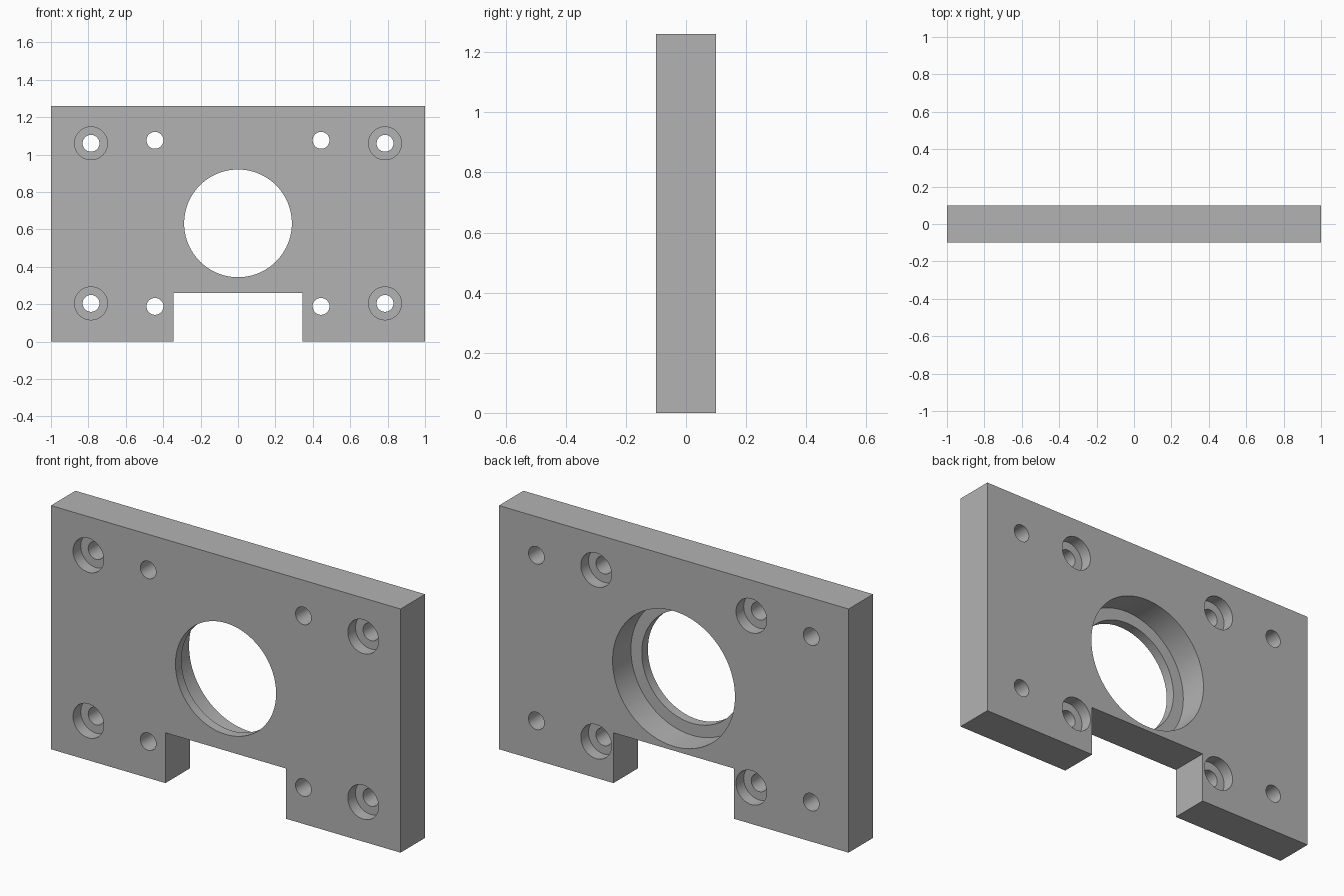
import bpy, bmesh, math

if "Cube" in bpy.data.objects:
    bpy.data.objects.remove(bpy.data.objects["Cube"])

W, H, T = 2.0, 1.26, 0.2          # plate size
BORE_Z = 0.632
FRONT, BACK, OVER = -T / 2, T / 2, 0.05

grey = bpy.data.materials.new("plate grey")
grey.diffuse_color = (0.45, 0.45, 0.45, 1)
grey.use_nodes = True
grey.node_tree.nodes["Principled BSDF"].inputs["Base Color"].default_value = grey.diffuse_color


def finish(name, bm):
    """Turn a bmesh into a named object."""
    bmesh.ops.recalc_face_normals(bm, faces=bm.faces)
    mesh = bpy.data.meshes.new(name)
    bm.to_mesh(mesh)
    bm.free()
    mesh.materials.append(grey)
    obj = bpy.data.objects.new(name, mesh)
    bpy.context.collection.objects.link(obj)
    return obj


def stepped_pin(bm, x, z, profile, segments):
    """Closed turned solid along y from (y, radius) pairs."""
    rings = []
    for y, r in profile:
        angles = [2 * math.pi * i / segments for i in range(segments)]
        rings.append([bm.verts.new((x + r * math.cos(a), y, z + r * math.sin(a)))
                      for a in angles])
    for a, b in zip(rings, rings[1:]):
        for i in range(segments):
            j = (i + 1) % segments
            bm.faces.new((a[i], a[j], b[j], b[i]))
    bm.faces.new(rings[0])
    bm.faces.new(rings[-1])


# Plate outline with the bottom notch, extruded through its thickness
bm = bmesh.new()
n, nz = 0.345, 0.26
outline = [(-W / 2, 0), (-n, 0), (-n, nz), (n, nz), (n, 0),
           (W / 2, 0), (W / 2, H), (-W / 2, H)]
face = bm.faces.new([bm.verts.new((x, FRONT, z)) for x, z in outline])
ext = bmesh.ops.extrude_face_region(bm, geom=[face])
moved = [g for g in ext["geom"] if isinstance(g, bmesh.types.BMVert)]
bmesh.ops.translate(bm, verts=moved, vec=(0, T, 0))
plate = finish("mounting_plate", bm)

# Hole cutters
bm = bmesh.new()
lo, hi = FRONT - OVER, BACK + OVER

# Central bore, widened from the back
step = FRONT + 0.05
stepped_pin(bm, 0, BORE_Z,
            [(lo, 0.288), (step, 0.288), (step, 0.35), (hi, 0.35)], 96)

r, big, depth = 0.045, 0.088, 0.063
for sx in (-1, 1):
    for sz in (-1, 1):
        # Outer screw holes, counterbored from the front
        y = FRONT + depth
        stepped_pin(bm, sx * 0.786, BORE_Z + sz * 0.428,
                    [(lo, big), (y, big), (y, r), (hi, r)], 48)
        # Inner screw holes, counterbored from the back
        y = BACK - depth
        stepped_pin(bm, sx * 0.444, BORE_Z + sz * 0.444,
                    [(lo, r), (y, r), (y, big), (hi, big)], 48)
cutter = finish("hole_cutters", bm)
cutter.hide_render = True

# Cut the holes and bake the result
mod = plate.modifiers.new("holes", 'BOOLEAN')
mod.operation = 'DIFFERENCE'
mod.solver = 'EXACT'
mod.object = cutter
bpy.context.view_layer.objects.active = plate
plate.select_set(True)
bpy.ops.object.modifier_apply(modifier=mod.name)
bpy.data.objects.remove(cutter)
bpy.ops.object.shade_smooth_by_angle(angle=math.radians(30))
